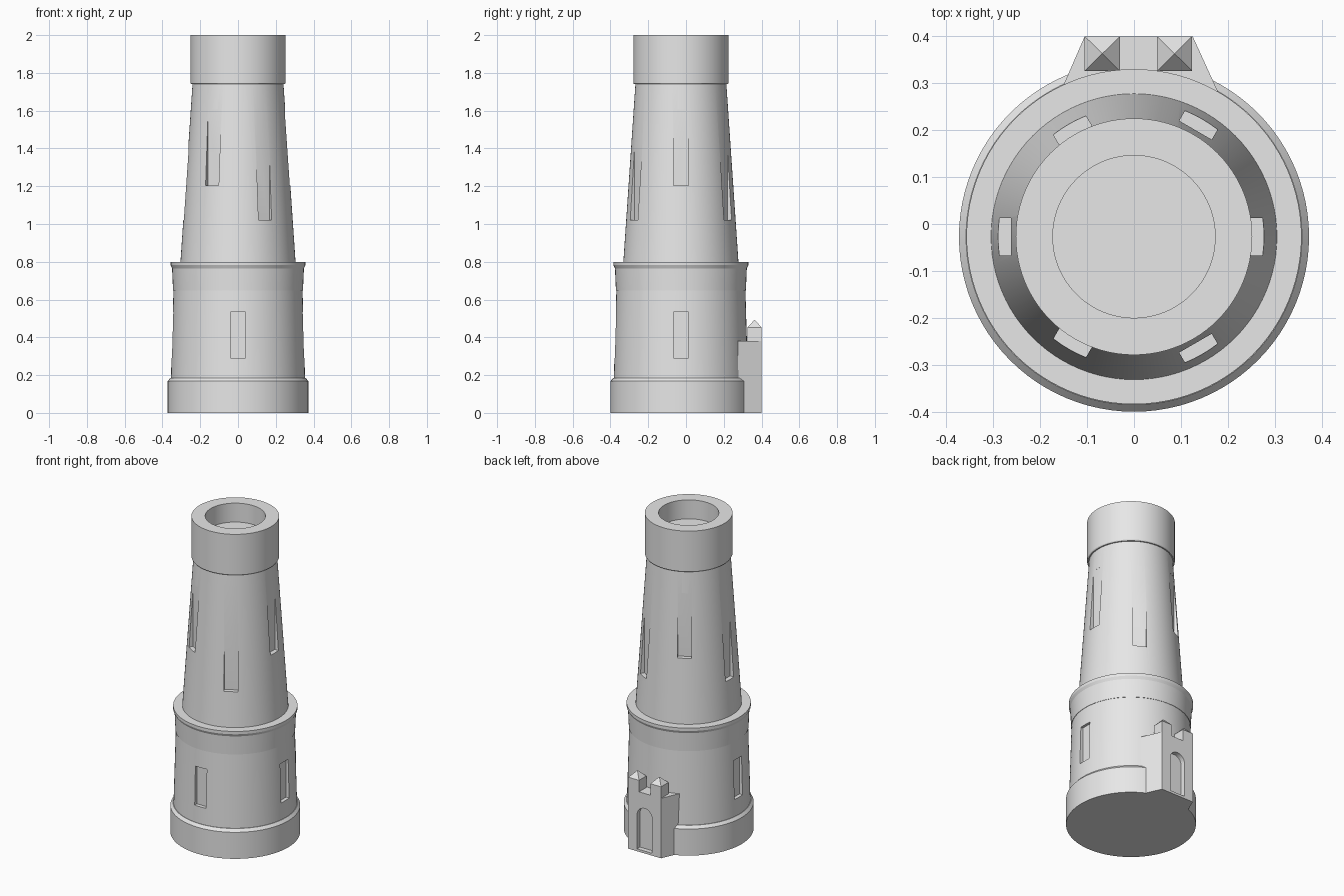
import bpy, bmesh, math
from mathutils import Matrix, Vector

if "Cube" in bpy.data.objects:
    bpy.data.objects.remove(bpy.data.objects["Cube"])

AXIS_Y = -0.027   # tower axis
SIDES = 96

stone = bpy.data.materials.new("grey stone")
stone.diffuse_color = (0.8, 0.8, 0.8, 1)
stone.use_nodes = True
stone.node_tree.nodes["Principled BSDF"].inputs["Base Color"].default_value = stone.diffuse_color


def finish(name, bm):
    bmesh.ops.recalc_face_normals(bm, faces=bm.faces[:])
    mesh = bpy.data.meshes.new(name)
    bm.to_mesh(mesh)
    bm.free()
    mesh.materials.append(stone)
    obj = bpy.data.objects.new(name, mesh)
    bpy.context.collection.objects.link(obj)
    return obj


def smooth(obj):
    bpy.ops.object.select_all(action='DESELECT')
    obj.select_set(True)
    bpy.context.view_layer.objects.active = obj
    bpy.ops.object.shade_smooth_by_angle(angle=math.radians(20))


def lathe(name, profile):
    """Closed solid of revolution from (radius, z) points, capped at both ends."""
    bm = bmesh.new()
    rings = []
    for r, z in profile:
        rings.append([bm.verts.new((r * math.cos(2 * math.pi * i / SIDES),
                                    AXIS_Y + r * math.sin(2 * math.pi * i / SIDES), z))
                      for i in range(SIDES)])
    for a, b in zip(rings, rings[1:]):
        for i in range(SIDES):
            j = (i + 1) % SIDES
            bm.faces.new((a[i], a[j], b[j], b[i]))
    bm.faces.new(rings[0][::-1])
    bm.faces.new(rings[-1])
    return finish(name, bm)


def prism(bm, points, offset):
    """Extrude a flat outline by an offset vector."""
    low = [bm.verts.new(p) for p in points]
    high = [bm.verts.new(Vector(p) + Vector(offset)) for p in points]
    bm.faces.new(low[::-1])
    bm.faces.new(high)
    n = len(low)
    for i in range(n):
        j = (i + 1) % n
        bm.faces.new((low[i], low[j], high[j], high[i]))


def carve(obj, cutter):
    mod = obj.modifiers.new("recess", 'BOOLEAN')
    mod.operation = 'DIFFERENCE'
    mod.solver = 'EXACT'
    mod.object = cutter
    bpy.context.view_layer.objects.active = obj
    bpy.ops.object.modifier_apply(modifier=mod.name)
    bpy.data.objects.remove(cutter)


def slot_cutter(slots):
    """Upright boxes around the axis: (angle, inner radius, z bottom, z top)."""
    bm = bmesh.new()
    for angle, inner, z0, z1 in slots:
        m = (Matrix.Translation((0, AXIS_Y, 0))
             @ Matrix.Rotation(math.radians(angle), 4, 'Z')
             @ Matrix.Translation((inner + 0.1, 0, (z0 + z1) / 2))
             @ Matrix.Diagonal((0.2, 0.08, z1 - z0, 1)))
        bmesh.ops.create_cube(bm, size=1, matrix=m)
    return finish("slot_cutter", bm)


# Stacked round parts of the tower
base = lathe("base", [(0.373, 0), (0.373, 0.168), (0.358, 0.185), (0.3, 0.185)])
lower_body = lathe("lower_body", [(0.356, 0.15), (0.341, 0.67)])
collar = lathe("collar", [(0.30, 0.648), (0.344, 0.648), (0.349, 0.765),
                          (0.357, 0.782), (0.357, 0.8), (0.28, 0.8)])
upper_body = lathe("upper_body", [(0.306, 0.78), (0.2395, 1.76)])
cap = lathe("cap", [(0.2, 1.74), (0.248, 1.74), (0.252, 1.746), (0.252, 2.0),
                    (0.173, 2.0), (0.173, 1.88)])

# Window recesses: three below, six alternating in height above
carve(lower_body, slot_cutter([(a, 0.328, 0.29, 0.535) for a in (-90, 0, 180)]))
carve(upper_body, slot_cutter(
    [(a, 0.249, 1.205, 1.605) for a in (0, 120, 240)] +
    [(a, 0.262, 1.02, 1.435) for a in (60, 180, 300)]))

for part in (base, lower_body, collar, upper_body, cap):
    smooth(part)

# Gatehouse block with splayed sides
bm = bmesh.new()
prism(bm, [(-0.105, 0.4, 0), (-0.155, 0.285, 0), (-0.12, 0.2, 0),
           (0.14, 0.2, 0), (0.182, 0.275, 0), (0.125, 0.4, 0)], (0, 0, 0.38))
gatehouse = finish("gatehouse", bm)

# Arched doorway recess
cx, half, spring = 0.01, 0.053, 0.232
arch = [(cx - half, 0.37, 0.015), (cx + half, 0.37, 0.015)]
arch += [(cx + half * math.cos(math.pi * i / 16), 0.37,
          spring + half * math.sin(math.pi * i / 16)) for i in range(17)]
bm = bmesh.new()
prism(bm, arch, (0, 0.1, 0))
carve(gatehouse, finish("door_cutter", bm))

# Two turrets with pyramid roofs
for side, x0 in (("left", -0.105), ("right", 0.049)):
    x1, y0, y1 = x0 + 0.075, 0.326, 0.4
    bm = bmesh.new()
    prism(bm, [(x0, y0, 0.37), (x1, y0, 0.37), (x1, y1, 0.37), (x0, y1, 0.37)],
          (0, 0, 0.083))
    bm.normal_update()
    top = max(bm.faces, key=lambda f: f.calc_center_median().z)
    bmesh.ops.poke(bm, faces=[top])
    peak = min(bm.verts, key=lambda v: (v.co - Vector(((x0 + x1) / 2, (y0 + y1) / 2, 0.453))).length)
    peak.co.z = 0.493
    finish(side + "_turret", bm)
